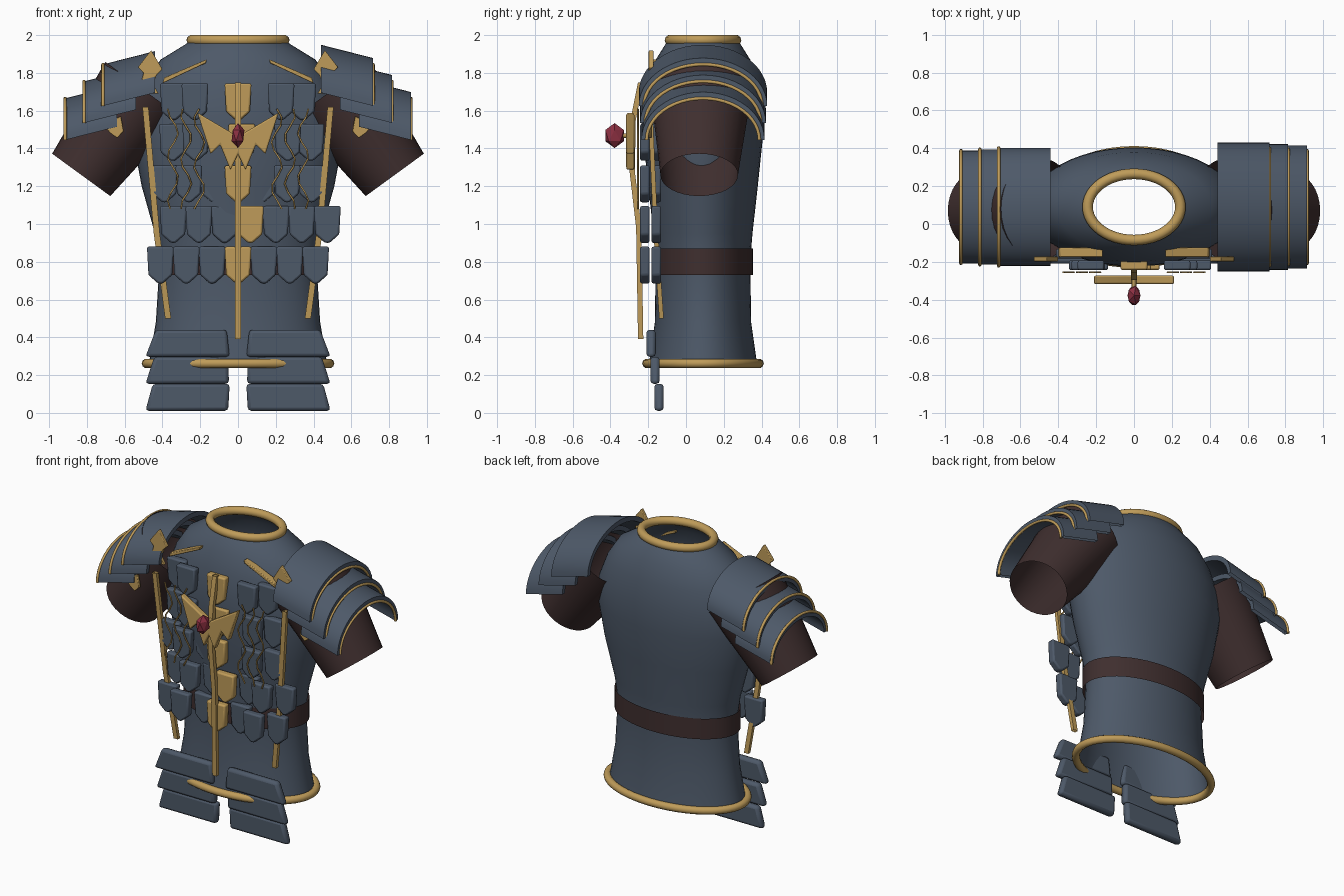
import bpy, bmesh, math
from mathutils import Vector

if "Cube" in bpy.data.objects:
    bpy.data.objects.remove(bpy.data.objects["Cube"])

CY = 0.09  # body centre in y


def material(name, rgb):
    m = bpy.data.materials.new(name)
    m.diffuse_color = (*rgb, 1)
    m.use_nodes = True
    m.node_tree.nodes["Principled BSDF"].inputs["Base Color"].default_value = m.diffuse_color
    return m


STEEL = material("blue_steel", (0.075, 0.10, 0.14))
GOLD = material("gold", (0.52, 0.33, 0.10))
LEATHER = material("dark_leather", (0.05, 0.028, 0.028))
RED = material("red_gem", (0.27, 0.03, 0.055))


def make(name, verts, faces, mat, smooth=True, bevel=0.0, solid=None):
    me = bpy.data.meshes.new(name)
    me.from_pydata([tuple(v) for v in verts], [], faces)
    bm = bmesh.new()
    bm.from_mesh(me)
    bmesh.ops.recalc_face_normals(bm, faces=bm.faces)
    bm.to_mesh(me)
    bm.free()
    me.materials.append(mat)
    ob = bpy.data.objects.new(name, me)
    bpy.context.collection.objects.link(ob)
    if solid:
        s = ob.modifiers.new("thickness", 'SOLIDIFY')
        s.thickness, s.offset = solid, -1
    if bevel:
        b = ob.modifiers.new("bevel", 'BEVEL')
        b.width, b.segments, b.limit_method = bevel, 2, 'ANGLE'
    if smooth:
        bpy.context.view_layer.objects.active = ob
        ob.select_set(True)
        bpy.ops.object.shade_smooth_by_angle(angle=math.radians(35))
        ob.select_set(False)
    return ob


def loft(name, rings, mat, closed=True, **kw):
    """Skin consecutive point rings into an open shell."""
    n = len(rings[0])
    faces = [(i * n + j, i * n + (j + 1) % n, (i + 1) * n + (j + 1) % n, (i + 1) * n + j)
             for i in range(len(rings) - 1) for j in range(n if closed else n - 1)]
    return make(name, [v for r in rings for v in r], faces, mat, **kw)


def ellipse(rx, ry, z, n=48):
    return [Vector((rx * math.cos(2 * math.pi * i / n), CY + ry * math.sin(2 * math.pi * i / n), z))
            for i in range(n)]


def plate(name, outline, y, thick, mat, bevel=0.012):
    """Flat xz outline extruded through y."""
    n = len(outline)
    v = [(x, y + s * thick / 2, z) for s in (-1, 1) for x, z in outline]
    f = [tuple(range(n)), tuple(range(2 * n - 1, n - 1, -1))]
    f += [(i, (i + 1) % n, n + (i + 1) % n, n + i) for i in range(n)]
    return make(name, v, f, mat, bevel=bevel)


def tube(name, pts, r, mat, cyclic=False, res=3):
    cu = bpy.data.curves.new(name, 'CURVE')
    cu.dimensions = '3D'
    cu.bevel_depth, cu.bevel_resolution = r, res
    cu.use_fill_caps = True
    sp = cu.splines.new('POLY')
    sp.points.add(len(pts) - 1)
    for p, c in zip(sp.points, pts):
        p.co = (*c, 1)
    sp.use_cyclic_u = cyclic
    sp.use_smooth = True
    cu.materials.append(mat)
    ob = bpy.data.objects.new(name, cu)
    bpy.context.collection.objects.link(ob)
    return ob


# Torso shell, belt, collar and hem
profile = [(0.27, .47, .285), (0.48, .435, .255), (0.80, .415, .25), (0.95, .44, .262),
           (1.20, .51, .29), (1.44, .555, .315), (1.60, .55, .312), (1.75, .49, .29),
           (1.87, .41, .25), (1.95, .28, .20), (1.98, .24, .17)]
loft("torso", [ellipse(rx, ry, z) for z, rx, ry in profile], STEEL)
loft("belt", [ellipse(.438, .264, .73), ellipse(.438, .264, .87)], LEATHER)
tube("collar_ring", ellipse(.245, .175, 1.973), .028, GOLD, True)
tube("hem_ring", ellipse(.485, .297, .262), .025, GOLD, True)

for s, side in ((-1, "left"), (1, "right")):
    # Leather sleeve, an open tapered tube
    axis = Vector((s * .59, 0, -.81))
    across = Vector((s * .81, 0, .59))
    rings = []
    for c, r in ((Vector((s * .50, .08, 1.71)), .25), (Vector((s * .83, .07, 1.26)), .19)):
        rings.append([c + across * r * math.cos(a) + Vector((0, r * 1.08 * math.sin(a), 0))
                      for a in (2 * math.pi * i / 32 for i in range(32))])
    loft(side + "_sleeve", rings, LEATHER)

    # Three overlapping shoulder arches with gold rims
    grow = .028 if s > 0 else 0
    for k in range(3):
        def arch(x, top, r, g):
            return [Vector((s * x, CY + (r + g) * math.cos(a), top - .22 + (.22 + g * 1.2) * math.sin(a)))
                    for a in (math.pi * i / 24 for i in range(25))]
        x, top, r = .715 + .1 * k, 1.845 - .09 * k, .312 - .007 * k
        outer = [arch(x - .275, top + .07, r, grow), arch(x, top, r, grow)]
        inner = [arch(x, top, r, grow - .028), arch(x - .275, top + .07, r, grow - .028)]
        loft(f"{side}_shoulder_plate_{k + 1}", outer + inner + outer[:1], STEEL, closed=False)
        tube(f"{side}_shoulder_rim_{k + 1}", arch(x, top, r, 0), .009, GOLD)

    # Shoulder spear ornament and the lower hooks
    spear = [(.46, 1.92), (.53, 1.83), (.50, 1.80), (.515, 1.74), (.50, 1.69), (.42, 1.69),
             (.45, 1.74), (.43, 1.79), (.40, 1.82)]
    plate(side + "_shoulder_spear", [(s * x, z) for x, z in spear], -.185, .025, GOLD, .004)
    hook = [(.62, 1.57), (.605, 1.49), (.64, 1.455), (.675, 1.48), (.71, 1.52), (.66, 1.52), (.645, 1.56)]
    plate(side + "_shoulder_hook", [(s * x, z) for x, z in hook], -.19, .02, GOLD, .004)
    # Collarbone sliver
    sliver = [(.165, 1.872), (.17, 1.852), (.40, 1.745), (.39, 1.775)]
    plate(side + "_collarbone_trim", [(s * x, z) for x, z in sliver], -.15, .05, GOLD, .004)
    # Side strap running down the chest
    strap = [(.49, -.19, 1.62), (.43, -.16, .95), (.37, -.13, .5)]
    loft(side + "_strap", [[Vector((s * x + a * .016, y + b * .012, z)) for a, b in
         ((-1, -1), (1, -1), (1, 1), (-1, 1))] for x, y, z in strap], GOLD)
    # Thin wavy cords
    for k, x in enumerate((.205, .275, .345)):
        pts = [(s * (x + .028 * math.sin(t * 1.15 + k * .7)), -.255, 1.61 - .53 * t / 12)
               for t in range(13)]
        tube(f"{side}_cord_{k + 1}", pts, .005, GOLD, res=1)
    # Hip plates
    for k in range(3):
        z = .44 - .143 * k
        shape = [(.435 + .008 * k, z), (.06 - .008 * k, z), (.044 + .004 * k, z - .143), (.49, z - .143)]
        plate(f"{side}_hip_plate_{k + 1}", [(s * x, zz) for x, zz in shape],
              -.185 + .021 * k, .05, STEEL, .018)

# Five rows of pointed scales, every other scale set back, gold in the middle
for row, (top, gap, shift) in enumerate(((1.745, .114, 0), (1.53, .122, .02), (1.31, .13, 0),
                                         (1.095, .136, .065), (.88, .137, 0))):
    for k in range(-3, 4):
        x = k * gap + shift
        y = -.218 if k % 2 == 0 else -.157
        shape = [(-.071, 0), (.071, 0), (.063, -.15), (.012, -.195), (-.012, -.195), (-.063, -.15)]
        plate(f"scale_{row + 1}_{k + 4}", [(x + a, top + b) for a, b in shape], y, .05,
              STEEL if k else GOLD, .01)

# Centre spine bar
spine = [(-.24, 1.75), (-.28, 1.55), (-.285, 1.28), (-.25, .98), (-.24, .39)]
loft("spine_bar", [[Vector((a * .016, y + b * .014, z)) for a, b in
     ((-1, -1), (1, -1), (1, 1), (-1, 1))] for y, z in spine], GOLD)

# Winged emblem
wing = [(.045, 1.49), (.215, 1.59), (.145, 1.37), (.095, 1.42), (.04, 1.285)]
plate("wing_emblem", [(0, 1.46)] + wing + [(0, 1.37)] + [(-x, z) for x, z in wing[::-1]],
      -.295, .045, GOLD, .008)

# Faceted gem and its peg
bpy.ops.mesh.primitive_ico_sphere_add(subdivisions=1, radius=1, location=(0, -.378, 1.468))
gem = bpy.context.object
gem.name = "gem"
gem.scale = (.038, .058, .066)
gem.data.materials.append(RED)
tube("gem_peg", [(0, -.29, 1.468), (0, -.34, 1.468)], .012, GOLD)
